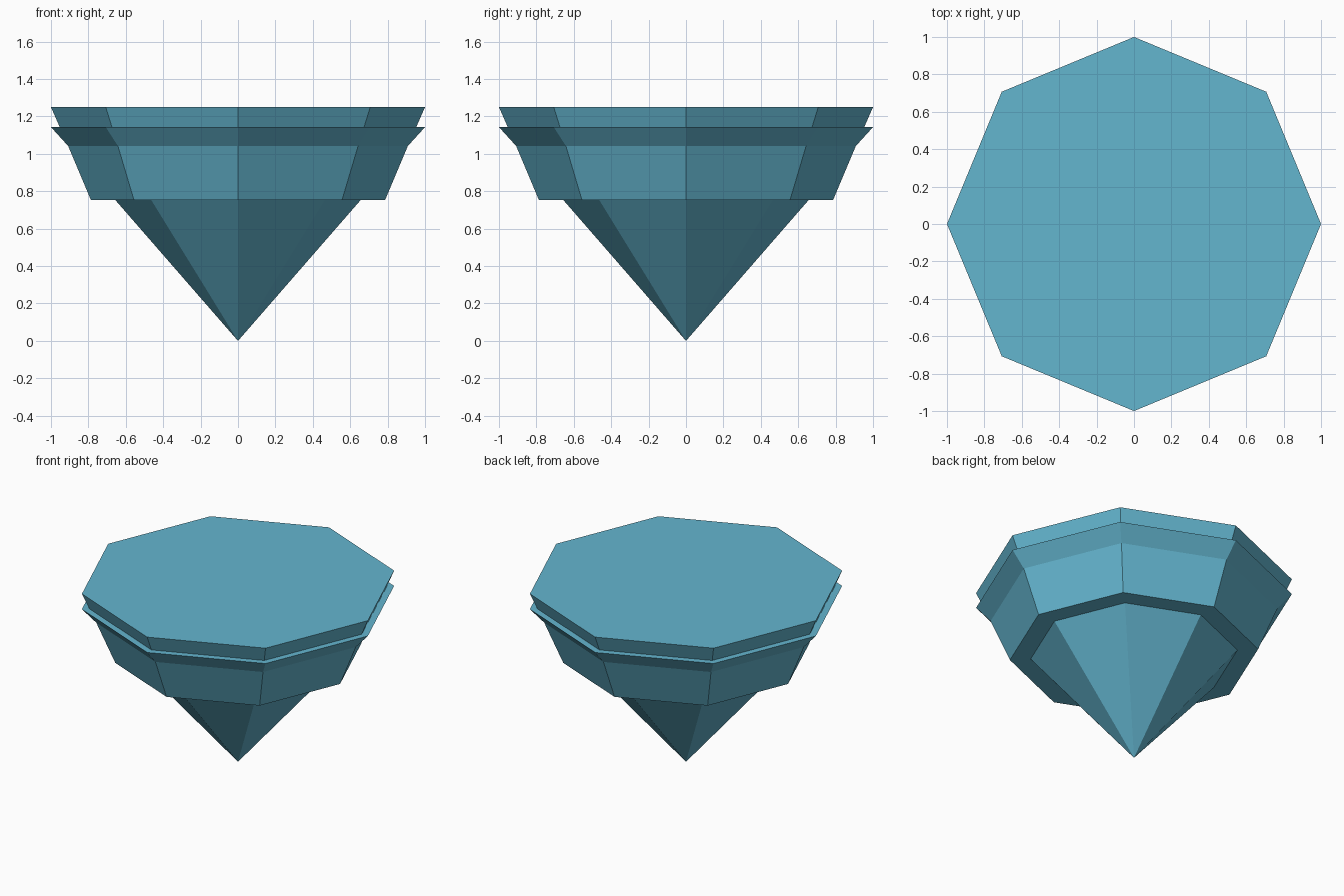
import bpy
import bmesh
from math import cos, sin, pi

SIDES = 8

if "Cube" in bpy.data.objects:
    bpy.data.objects.remove(bpy.data.objects["Cube"], do_unlink=True)

colour = (0.127, 0.465, 0.625, 1.0)
gem_blue = bpy.data.materials.new("gem_blue")
gem_blue.use_nodes = True
gem_blue.diffuse_color = colour
gem_blue.node_tree.nodes["Principled BSDF"].inputs["Base Color"].default_value = colour


def faceted_part(name, profile, cap_bottom=False, cap_top=False):
    """Sweep (radius, height) points around z into flat facets."""
    bm = bmesh.new()
    rings = []
    for radius, z in profile:
        if radius == 0:
            rings.append([bm.verts.new((0, 0, z))] * SIDES)
        else:
            angles = [2 * pi * i / SIDES for i in range(SIDES)]
            rings.append([bm.verts.new((radius * cos(a), radius * sin(a), z)) for a in angles])
    for low, high in zip(rings, rings[1:]):
        for i in range(SIDES):
            j = (i + 1) % SIDES
            corners = [low[i], low[j], high[j], high[i]]
            bm.faces.new(list(dict.fromkeys(corners)))
    if cap_bottom:
        bm.faces.new(rings[0][::-1])
    if cap_top:
        bm.faces.new(rings[-1])
    mesh = bpy.data.meshes.new(name)
    bm.to_mesh(mesh)
    bm.free()
    mesh.materials.append(gem_blue)
    part = bpy.data.objects.new(name, mesh)
    bpy.context.collection.objects.link(part)
    return part


# Pointed base, open where it meets the middle
faceted_part("pointed_base", [(0, 0), (0.655, 0.752)])

# Middle band with a flared rim and flat ledges
faceted_part("middle_band", [(0.786, 0.752), (0.908, 1.042), (1, 1.143)],
             cap_bottom=True, cap_top=True)

# Flat-topped slab, open where it rests on the band
faceted_part("top_slab", [(0.953, 1.143), (1, 1.25)], cap_top=True)
